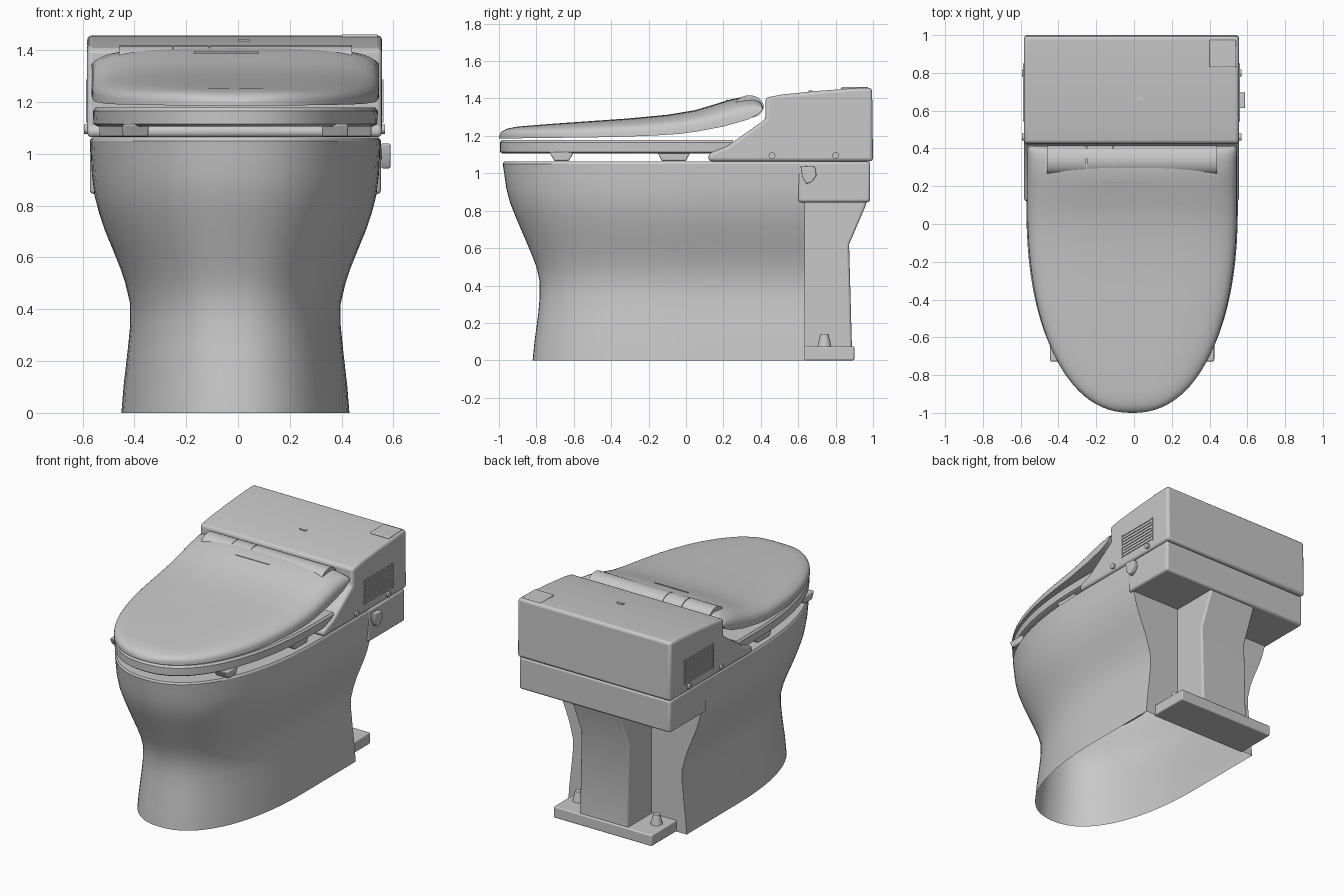
import bpy, bmesh, math
from mathutils import Matrix

if "Cube" in bpy.data.objects:
    bpy.data.objects.remove(bpy.data.objects["Cube"])

CX = -0.01  # centre line of the body
parts = []

mat = bpy.data.materials.new("light_grey_ceramic")
mat.use_nodes = True
GREY = (0.58, 0.58, 0.58, 1)
mat.diffuse_color = GREY
mat.node_tree.nodes["Principled BSDF"].inputs["Base Color"].default_value = GREY


def finish(name, bm, bevel=0):
    bmesh.ops.recalc_face_normals(bm, faces=bm.faces)
    mesh = bpy.data.meshes.new(name)
    bm.to_mesh(mesh)
    bm.free()
    obj = bpy.data.objects.new(name, mesh)
    bpy.context.collection.objects.link(obj)
    mesh.materials.append(mat)
    if bevel:
        mod = obj.modifiers.new("bevel", "BEVEL")
        mod.width, mod.segments, mod.use_clamp_overlap = bevel, 3, False
        mod.limit_method, mod.angle_limit = "ANGLE", math.radians(35)
    parts.append(obj)
    return obj


def loft(name, rings, cap_start=False, cap_end=False, loop=False):
    bm = bmesh.new()
    vs = [[bm.verts.new(p) for p in r] for r in rings]
    n = len(vs[0])
    for a, b in zip(vs, vs[1:] + ([vs[0]] if loop else [])):
        for i in range(n):
            j = (i + 1) % n
            bm.faces.new((a[i], a[j], b[j], b[i]))
    if cap_start:
        bm.faces.new(vs[0])
    if cap_end:
        bm.faces.new(vs[-1])
    bmesh.ops.remove_doubles(bm, verts=bm.verts, dist=1e-5)
    return finish(name, bm)


def extrude_x(name, profile, x0, x1, bevel=0):
    """Extrude a (y, z) profile along x."""
    bm = bmesh.new()
    a = [bm.verts.new((x0, y, z)) for y, z in profile]
    b = [bm.verts.new((x1, y, z)) for y, z in profile]
    for i in range(len(a)):
        j = (i + 1) % len(a)
        bm.faces.new((a[i], a[j], b[j], b[i]))
    bm.faces.new(a)
    bm.faces.new(b)
    return finish(name, bm, bevel)


def box(name, x, y, z, bevel=0):
    return extrude_x(name, [(y[0], z[0]), (y[1], z[0]), (y[1], z[1]), (y[0], z[1])], x[0], x[1], bevel)


def cone(name, pos, r1, r2, depth, axis="Z", segs=20):
    bm = bmesh.new()
    rot = Matrix.Rotation(math.pi / 2, 4, "Y") if axis == "X" else Matrix()
    bmesh.ops.create_cone(bm, cap_ends=True, segments=segs, radius1=r1, radius2=r2,
                          depth=depth, matrix=Matrix.Translation(pos) @ rot)
    return finish(name, bm)


def plan(w, front, back, z, yc=0.1, n=2.25, steps=40):
    """U-shaped outline: straight sides and a rounded front."""
    pts = [(CX + w, back + (yc - back) * i / 4, z) for i in range(4)]
    for i in range(steps + 1):
        t = math.pi * i / steps
        c, s = math.cos(t), math.sin(t)
        x = math.copysign(abs(c) ** (2 / n), c) * w
        pts.append((CX + x, yc - (yc - front) * max(s, 0) ** (2 / n), z))
    pts += [(CX - w, yc + (back - yc) * i / 4, z) for i in range(1, 5)]
    return pts


def lerp(table, v):
    for (a, p), (b, q) in zip(table, table[1:]):
        if v <= b:
            return p + (q - p) * max(0, v - a) / (b - a)
    return table[-1][1]


# Bowl skirt, rim and basin; open underneath
outer = [(0, .44, -.82), (.1, .432, -.81), (.25, .415, -.79), (.34, .406, -.782), (.42, .406, -.782),
         (.5, .425, -.80), (.56, .445, -.823), (.63, .473, -.852), (.7, .502, -.882), (.77, .526, -.912),
         (.84, .544, -.94), (.92, .554, -.961), (1.0, .558, -.972), (1.05, .56, -.98), (1.062, .553, -.973)]
rings = [plan(w, f, .635, z) for z, w, f in outer]
rings += [plan(w, f, b, z, -.2) for z, w, f, b in
          [(1.062, .41, -.80, .10), (1.03, .39, -.78, .08), (.75, .3, -.62, .0), (.52, .15, -.42, -.1)]]
loft("bowl", rings, cap_end=True)

# Rear deck, trap column and foot
box("rear_deck", (CX - .562, CX + .562), (.60, .985), (.845, 1.062), .015)
extrude_x("trap_column", [(.6, .87), (.968, .87), (.962, .83), (.872, .62), (.888, .04), (.6, .04)],
          CX - .18, CX + .18, .012)
box("rear_foot", (CX - .365, CX + .365), (.62, .9), (0, .075), .008)
for side, s in (("left", 1), ("right", -1)):
    cone(side + "_bolt_cap", (CX + s * .29, .74, .105), .038, .022, .07)

# Cistern housing with sloped front arms
X0, X1 = -.582, .556
extrude_x("cistern", [(.12, 1.064), (1.0, 1.064), (.995, 1.457), (.9, 1.455), (.7, 1.44), (.52, 1.422),
                      (.425, 1.405), (.425, 1.29), (.22, 1.145), (.12, 1.105)], X0, X1, .018)
box("control_panel", (.40, .54), (.83, .975), (1.43, 1.461), .006)
box("top_indicator", (.0, .045), (.655, .675), (1.43, 1.442))

# Side vents and screws
for side, x in (("left", X1), ("right", X0)):
    for i in range(8):
        z = 1.125 + i * .0215
        y0 = .55 + .004 * (i % 3)
        box(f"{side}_vent_slat_{i + 1}", (x - .005, x + .005), (y0, .84 - .004 * (i % 2)), (z, z + .010))
    for y0, y1 in ((.542, .55), (.842, .85)):
        box(side + "_vent_frame", (x - .005, x + .005), (y0, y1), (1.12, 1.287))
    for i, y in enumerate((.46, .80)):
        cone(f"{side}_screw_{i + 1}", (x, y, 1.095), .018, .018, .024, "X", 16)

# Flush handle on the left side
cone("handle_shaft", (.55, .655, 1.0), .022, .022, .05, "X")
extrude_x("flush_handle", [(.612, 1.04), (.69, 1.035), (.698, .99), (.675, .955), (.645, .942), (.622, .98)],
          .553, .588, .006)

# Seat ring and its bumpers
loft("seat", [plan(w, f, b, z, yc) for w, f, b, z, yc in
              [(.53, -.98, .25, 1.105, .1), (.548, -.994, .25, 1.115, .1), (.55, -.995, .25, 1.165, .1),
               (.54, -.985, .25, 1.178, .1), (.36, -.76, .1, 1.178, -.2), (.34, -.74, .1, 1.105, -.2)]], loop=True)
for side, s in (("left", 1), ("right", -1)):
    for pos, x, y, h in (("front", .385, -.665, .065), ("rear", .475, -.065, .09)):
        extrude_x(f"{side}_{pos}_bumper", [(y - h, 1.115), (y - h + .025, 1.066), (y + h - .025, 1.066), (y + h, 1.115)],
                  CX + s * x - .05, CX + s * x + .05, .008)

# Domed lid, lofted from front tip to hinge
top = [(-1, 1.2), (-.99, 1.22), (-.96, 1.238), (-.9, 1.25), (-.7, 1.266), (-.5, 1.28), (-.3, 1.294), (-.1, 1.313),
       (.05, 1.338), (.15, 1.368), (.24, 1.396), (.3, 1.408), (.36, 1.41), (.39, 1.397), (.405, 1.377), (.413, 1.35)]
bottom = [(-1, 1.186), (-.5, 1.192), (-.2, 1.2), (0, 1.213), (.2, 1.25), (.33, 1.287), (.385, 1.315), (.413, 1.345)]
ys = [-1 + .9 * (i / 22) ** 2 for i in range(1, 23)]
ys = [-.9999] + ys + [-.03, .05, .1, .15, .2, .24, .27, .3, .33, .36, .378, .39, .399, .406, .413]
lid_rings = []
for y in ys:
    u = max(0, (.12 - y) / 1.12)
    w = .555 * max(1e-4, 1 - u ** 2.25) ** (1 / 2.25)
    lo, hi = lerp(bottom, y), lerp(top, y)
    ring = []
    for i in range(33):
        t = math.pi * i / 32
        c, s = math.cos(t), max(0, math.sin(t))
        ring.append((CX + math.copysign(abs(c) ** .55, c) * w, y, lo + (hi - lo) * s ** .55))
    lid_rings.append(ring)
loft("lid", lid_rings, True, True)

# Hinge cover in three sections, and the slot in front of it
arc = [(.338 + .077 * math.cos(2 * math.pi * i / 28), 1.357 + .06 * math.sin(2 * math.pi * i / 28)) for i in range(28)]
for i, (a, b) in enumerate(((-.46, -.253), (-.249, -.112), (-.108, .44))):
    extrude_x(f"hinge_cover_{i + 1}", arc, a, b)
extrude_x("lid_slot", [(.214, 1.385), (.222, 1.388), (.222, 1.395), (.214, 1.392)], -.17, .08)

# Smooth shading with sharp edges kept
bpy.ops.object.select_all(action="DESELECT")
for obj in parts:
    obj.select_set(True)
bpy.context.view_layer.objects.active = parts[0]
bpy.ops.object.shade_smooth_by_angle(angle=math.radians(32))
